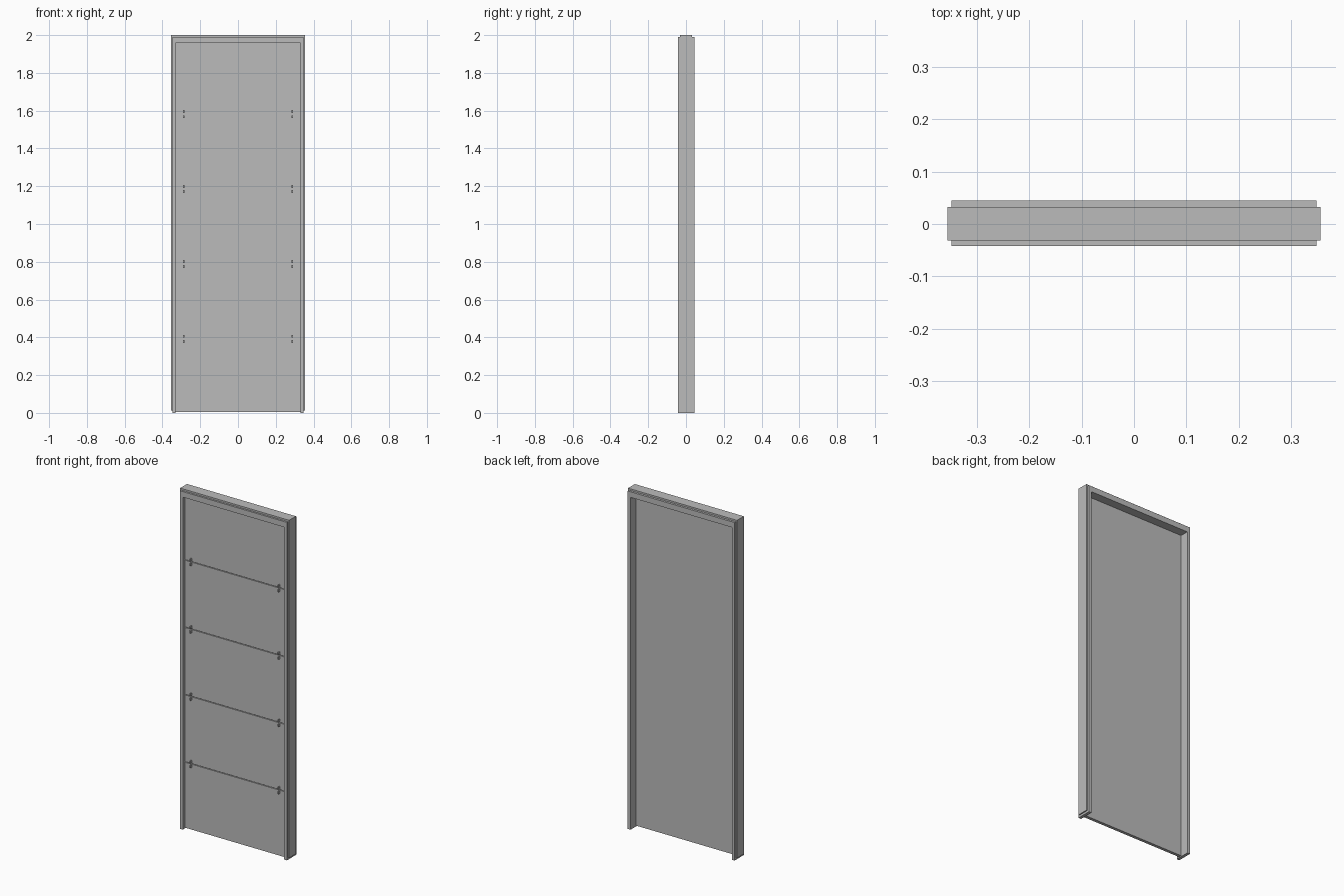
import bpy
import bmesh

cube = bpy.data.objects.get("Cube")
if cube:
    bpy.data.objects.remove(cube, do_unlink=True)

grey = bpy.data.materials.new("plain_grey")
grey.use_nodes = True
COLOUR = (0.5, 0.5, 0.5, 1)
grey.diffuse_color = COLOUR
grey.node_tree.nodes["Principled BSDF"].inputs["Base Color"].default_value = COLOUR


def finish(name, bm):
    bmesh.ops.recalc_face_normals(bm, faces=bm.faces)
    mesh = bpy.data.meshes.new(name)
    bm.to_mesh(mesh)
    bm.free()
    mesh.materials.append(grey)
    obj = bpy.data.objects.new(name, mesh)
    bpy.context.collection.objects.link(obj)
    return obj


def box(name, x, y, z):
    """Box from (low, high) ranges on each axis."""
    bm = bmesh.new()
    bmesh.ops.create_cube(bm, size=1)
    for v in bm.verts:
        v.co = [r[0] if c < 0 else r[1] for c, r in zip(v.co, (x, y, z))]
    return finish(name, bm)


def arch(name, half_in, half_out, bottom, top_in, top_out, y):
    """Upside-down U profile extruded through the depth range y."""
    right = [(half_in, bottom), (half_out, bottom),
             (half_out, top_out), (half_in, top_in)]
    outline = [right[0], right[1], right[2],
               (-half_out, top_out), (-half_out, bottom),
               (-half_in, bottom), (-half_in, top_in), right[3]]
    bm = bmesh.new()
    face = bm.faces.new([bm.verts.new((px, y[0], pz)) for px, pz in outline])
    ext = bmesh.ops.extrude_face_region(bm, geom=[face])
    moved = [g for g in ext["geom"] if isinstance(g, bmesh.types.BMVert)]
    bmesh.ops.translate(bm, verts=moved, vec=(0, y[1] - y[0], 0))
    return finish(name, bm)


# Frame: full-depth lining and the raised band around its outside
HALF, HEAD = 0.33, 1.957
arch("frame_lining", HALF, 0.348, 0, HEAD, 1.99, (-0.042, 0.045))
arch("outer_band", 0.348, 0.355, 0.012, 1.99, 2.0, (-0.031, 0.032))

# Leaf: smooth back sheet with five front panels split by narrow joints
FRONT, SHEET, BACK = -0.024, -0.018, -0.006
BOTTOM, GAP = 0.005, 0.004
joints = [0.392 + 0.3965 * i for i in range(4)]
box("leaf_back", (-HALF, HALF), (SHEET, BACK), (BOTTOM, HEAD))
edges = [BOTTOM - GAP / 2] + joints + [HEAD + GAP / 2]
for i, (low, high) in enumerate(zip(edges, edges[1:])):
    box(f"leaf_panel_{i + 1}", (-HALF, HALF), (FRONT, SHEET),
        (low + GAP / 2, high - GAP / 2))

# Hinge lugs: a pair above and below each joint, near both sides
for i, z in enumerate(joints):
    for side, x in (("right", -0.287), ("left", 0.287)):
        for part, sign in (("lower", -1), ("upper", 1)):
            ends = sorted((z + sign * 0.006, z + sign * 0.021))
            box(f"hinge_{i + 1}_{side}_{part}", (x - 0.003, x + 0.003),
                (FRONT - 0.012, FRONT), ends)
